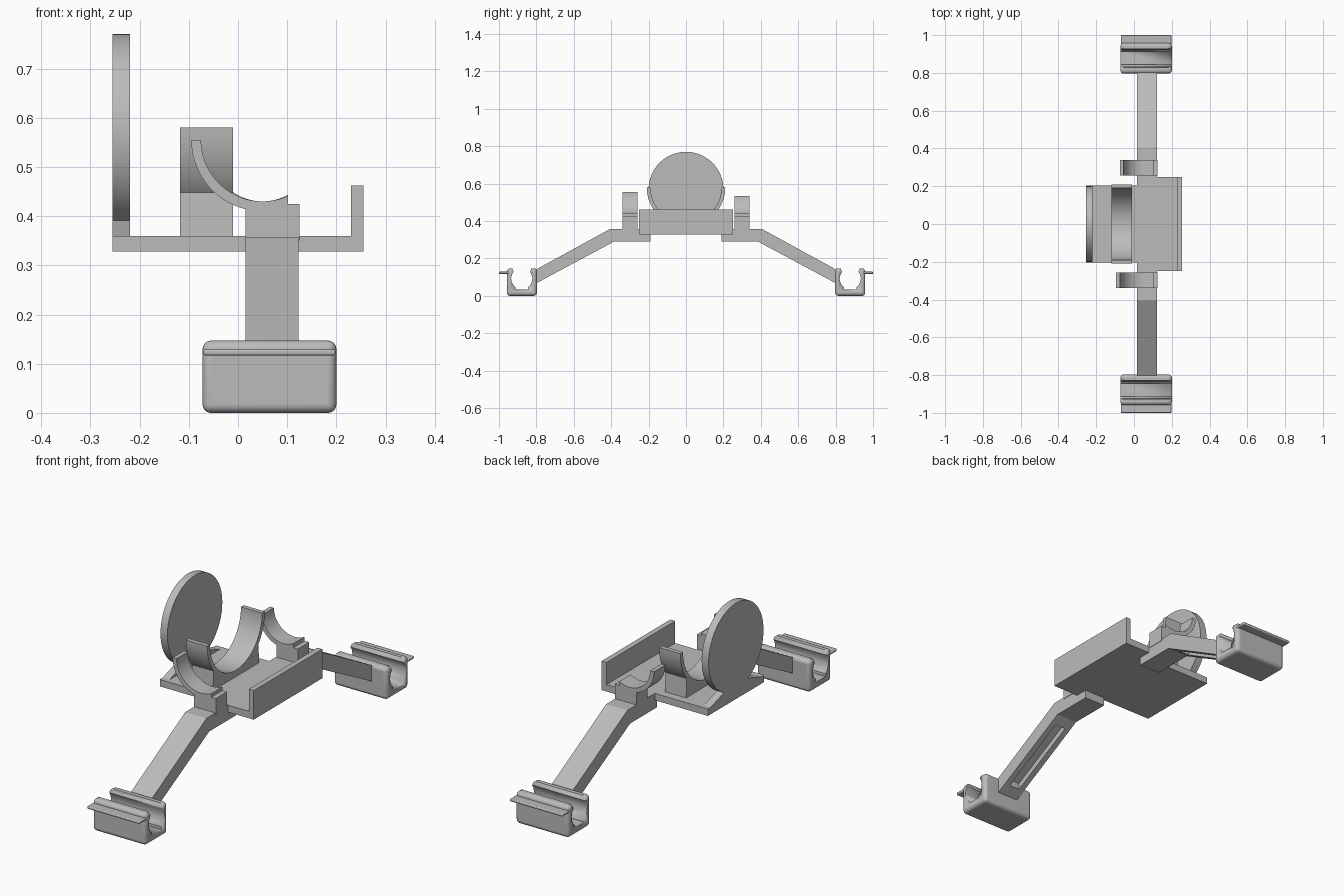
import bpy, bmesh, math
from mathutils import Vector, Matrix

cube = bpy.data.objects.get("Cube")
if cube:
    bpy.data.objects.remove(cube, do_unlink=True)

grey = bpy.data.materials.new("plain grey")
grey.use_nodes = True
colour = (0.5, 0.5, 0.5, 1)
grey.diffuse_color = colour
grey.node_tree.nodes["Principled BSDF"].inputs["Base Color"].default_value = colour


def extrude(name, points, axis, lo, hi, smooth=True):
    """Extrude a 2D outline: (y, z) along x, (x, z) along y or (x, y) along z."""
    place = {"x": lambda a, b, t: (t, a, b),
             "y": lambda a, b, t: (a, t, b),
             "z": lambda a, b, t: (a, b, t)}[axis]
    bm = bmesh.new()
    face = bm.faces.new([bm.verts.new(place(a, b, lo)) for a, b in points])
    moved = bmesh.ops.extrude_face_region(bm, geom=[face])["geom"]
    shift = Vector(place(0, 0, hi - lo))
    bmesh.ops.translate(bm, vec=shift, verts=[v for v in moved if isinstance(v, bmesh.types.BMVert)])
    bmesh.ops.recalc_face_normals(bm, faces=bm.faces)
    mesh = bpy.data.meshes.new(name)
    bm.to_mesh(mesh)
    bm.free()
    mesh.materials.append(grey)
    obj = bpy.data.objects.new(name, mesh)
    bpy.context.collection.objects.link(obj)
    if smooth:
        bpy.ops.object.select_all(action="DESELECT")
        obj.select_set(True)
        bpy.context.view_layer.objects.active = obj
        bpy.ops.object.shade_smooth_by_angle(angle=math.radians(35))
    return obj


def rect(a0, a1, b0, b1):
    return [(a0, b0), (a1, b0), (a1, b1), (a0, b1)]


def arc(centre, radius, start, end, steps=40):
    angles = [start + (end - start) * i / steps for i in range(steps + 1)]
    return [(centre[0] + radius * math.cos(t), centre[1] + radius * math.sin(t)) for t in angles]


def cut(obj, cutter):
    cutter.hide_render = True
    cutter.hide_set(True)
    mod = obj.modifiers.new("cut", "BOOLEAN")
    mod.operation = "DIFFERENCE"
    mod.solver = "EXACT"
    mod.object = cutter


# Stepped base plate and side wall
plate = [(0.255, 0.25), (0.015, 0.25), (0.015, 0.205), (-0.255, 0.205)]
plate += [(x, -y) for x, y in reversed(plate)]
extrude("base_plate", plate, "z", 0.328, 0.36, False)
extrude("side_wall", rect(-0.25, 0.25, 0.34, 0.462), "x", 0.23, 0.255, False)

# Upright disc with its sloped foot
extrude("end_disc", arc((0, 0.57), 0.2, 0, 2 * math.pi, 64)[:-1], "x", -0.255, -0.22)
extrude("disc_foot", [(-0.2, 0.355), (0.2, 0.355), (0.087, 0.391), (-0.087, 0.391)],
        "x", -0.255, -0.22, False)

# Large half-round cradle on a pedestal
hub = (0, 0.58)
extrude("large_cradle", arc(hub, 0.21, math.pi, 2 * math.pi) + arc(hub, 0.19, 2 * math.pi, math.pi),
        "x", -0.118, -0.01)
half = math.asin(math.sqrt(1 - (0.125 / 0.205) ** 2))
block = [(-0.168, 0.355), (0.168, 0.355)]
block += arc(hub, 0.205, -math.pi / 2 + half, -math.pi / 2 - half)
extrude("cradle_pedestal", block, "x", -0.118, -0.01)

for side, word, inner in ((-1, "front", 0.125), (1, "back", 0.105)):
    # Small cradle: part ring trimmed by a vertical end
    outer = inner + 0.02
    centre = (0.05, 0.43 + inner)
    ring = arc(centre, outer, math.pi, 2 * math.pi - math.acos(0.052 / outer))
    ring += arc(centre, inner, 2 * math.pi - math.acos(0.052 / inner), math.pi)
    extrude(word + "_small_cradle", ring, "y", side * 0.258, side * 0.34)
    extrude(word + "_cradle_block", rect(side * 0.258, side * 0.34, 0.35, 0.425),
            "x", 0.015, 0.125, False)

    # Bent arm with a groove underneath
    arm_line = [(0.19, 0.29), (0.385, 0.29), (0.805, 0.065), (0.805, 0.139), (0.405, 0.358), (0.19, 0.358)]
    arm = extrude(word + "_arm", [(side * y, z) for y, z in arm_line], "x", 0.015, 0.123, False)
    groove_line = [(0.43, 0.22), (0.75, 0.05), (0.75, 0.124), (0.43, 0.295)]
    groove = extrude(word + "_groove_cutter", [(side * y, z) for y, z in groove_line],
                     "x", 0.042, 0.096, False)
    cut(arm, groove)

    # Rounded clip foot with an open channel and an outer lip
    foot = extrude(word + "_clip", rect(side * 0.797, side * 0.958, 0, 0.147), "x", -0.072, 0.2)
    bevel = foot.modifiers.new("round", "BEVEL")
    bevel.width = 0.017
    bevel.segments = 5
    wall = [(0.05, 0.16), (0.048, 0.137), (0.044, 0.128), (0.052, 0.115), (0.057, 0.095),
            (0.054, 0.075), (0.046, 0.058), (0.034, 0.047), (0.034, 0.034)]
    channel = wall + [(-a, b) for a, b in reversed(wall)]
    cut(foot, extrude(word + "_channel_cutter", [(side * 0.878 + a, b) for a, b in channel],
                      "x", -0.2, 0.3))
    lip = extrude(word + "_clip_lip", rect(side * 0.945, side, 0.117, 0.129), "x", -0.07, 0.198)
    edge = lip.modifiers.new("round", "BEVEL")
    edge.width = 0.004
    edge.segments = 3
